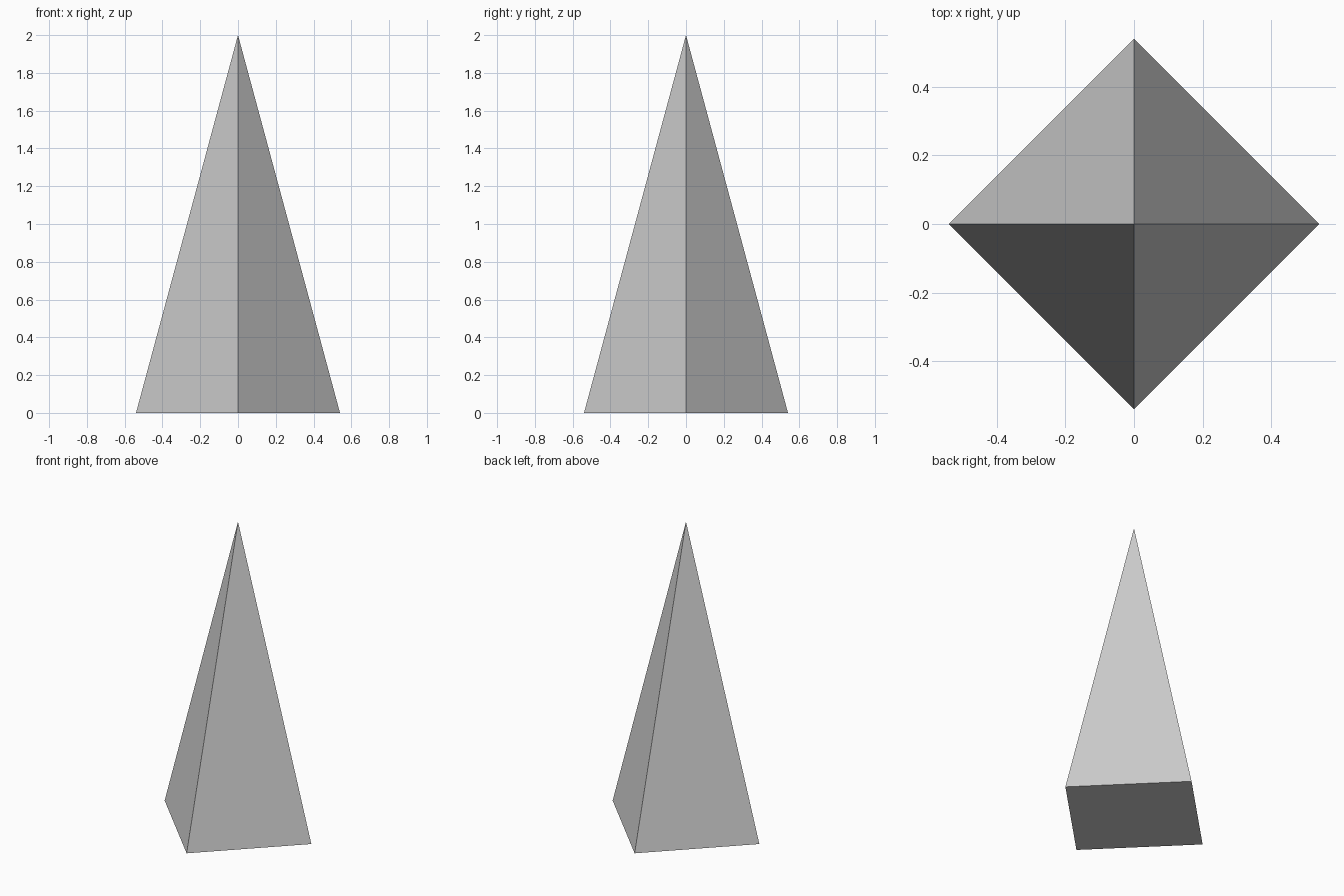
import bpy, bmesh
from mathutils import Vector

if "Cube" in bpy.data.objects:
    bpy.data.objects.remove(bpy.data.objects["Cube"])

HALF, HEIGHT = 0.54, 2.0


def plane(*pts):
    """Plane through three points, normal turned upwards."""
    a, b, c = map(Vector, pts)
    n = (b - a).cross(c - a).normalized()
    return a, (n if n.z > 0 else -n)


def slice_solid(bm, cut, keep_upper):
    """Copy of a convex solid with one side of the plane removed and capped."""
    out = bm.copy()
    co, no = cut
    geom = out.verts[:] + out.edges[:] + out.faces[:]
    bmesh.ops.bisect_plane(out, geom=geom, dist=1e-5, plane_co=co, plane_no=no,
                           clear_inner=keep_upper, clear_outer=not keep_upper)
    rim = [e for e in out.edges if e.is_boundary]
    bmesh.ops.holes_fill(out, edges=rim, sides=0)
    bmesh.ops.recalc_face_normals(out, faces=out.faces[:])
    return out


def fracture(bm, tree):
    """Tree node = (plane, upper part, lower part); a leaf is a part name."""
    if isinstance(tree, str):
        if bm.faces:
            mesh = bpy.data.meshes.new(tree)
            bm.to_mesh(mesh)
            obj = bpy.data.objects.new(tree, mesh)
            bpy.context.collection.objects.link(obj)
    else:
        cut, upper, lower = tree
        fracture(slice_solid(bm, cut, True), upper)
        fracture(slice_solid(bm, cut, False), lower)
    bm.free()


# Crack planes
tip = plane((0, -.075, 1.72), (.065, 0, 1.76), (0, .05, 1.80))
neck = plane((.065, 0, 1.755), (0, .14, 1.48), (-.08, 0, 1.69))
left_chip = plane((-.22, 0, 1.19), (-.17, -.06, 1.07), (-.2, .05, 1.08))
waist = plane((.22, 0, 1.19), (-.26, 0, 1.035), (0, -.23, 1.13))
back = plane((.12, .12, 1.13), (.41, .09, .2), (-.34, 0, .77))
middle = plane((-.26, 0, 1.03), (-.08, -.347, .42), (.1, .05, .45))
knee = plane((-.42, -.06, .22), (0, -.41, .47), (.36, 0, .65))
corner = plane((.37, -.17, 0), (.48, 0, .23), (.39, .09, .2))
toe = plane((.52, 0, .08), (.43, .09, .08), (.41, -.13, 0))
right_edge = plane((.26, -.13, .565), (.45, -.05, .17), (.15, .05, .4))
foot = plane((-.09, -.45, 0), (-.1, -.337, .38), (.32, -.08, 0))

# Order in which the spike breaks apart
top_part = (tip, "tip_shard",
            (neck, "neck_shard",
             (left_chip, "upper_shard", "left_chip")))
base_part = (corner,
             (right_edge, "right_edge_shard",
              (foot, "front_foot_shard", "left_foot_shard")),
             (toe, "corner_shard", "toe_chip"))
front_part = (knee, (middle, "front_middle_shard", "left_middle_shard"), base_part)
spike = (waist, top_part, (back, front_part, "back_shard"))

# Four-sided spike with its corners on the axes
solid = bmesh.new()
apex = solid.verts.new((0, 0, HEIGHT))
ring = [solid.verts.new(p) for p in
        ((HALF, 0, 0), (0, HALF, 0), (-HALF, 0, 0), (0, -HALF, 0))]
solid.faces.new(ring[::-1])
for i in range(4):
    solid.faces.new((ring[i], ring[(i + 1) % 4], apex))
fracture(solid, spike)
